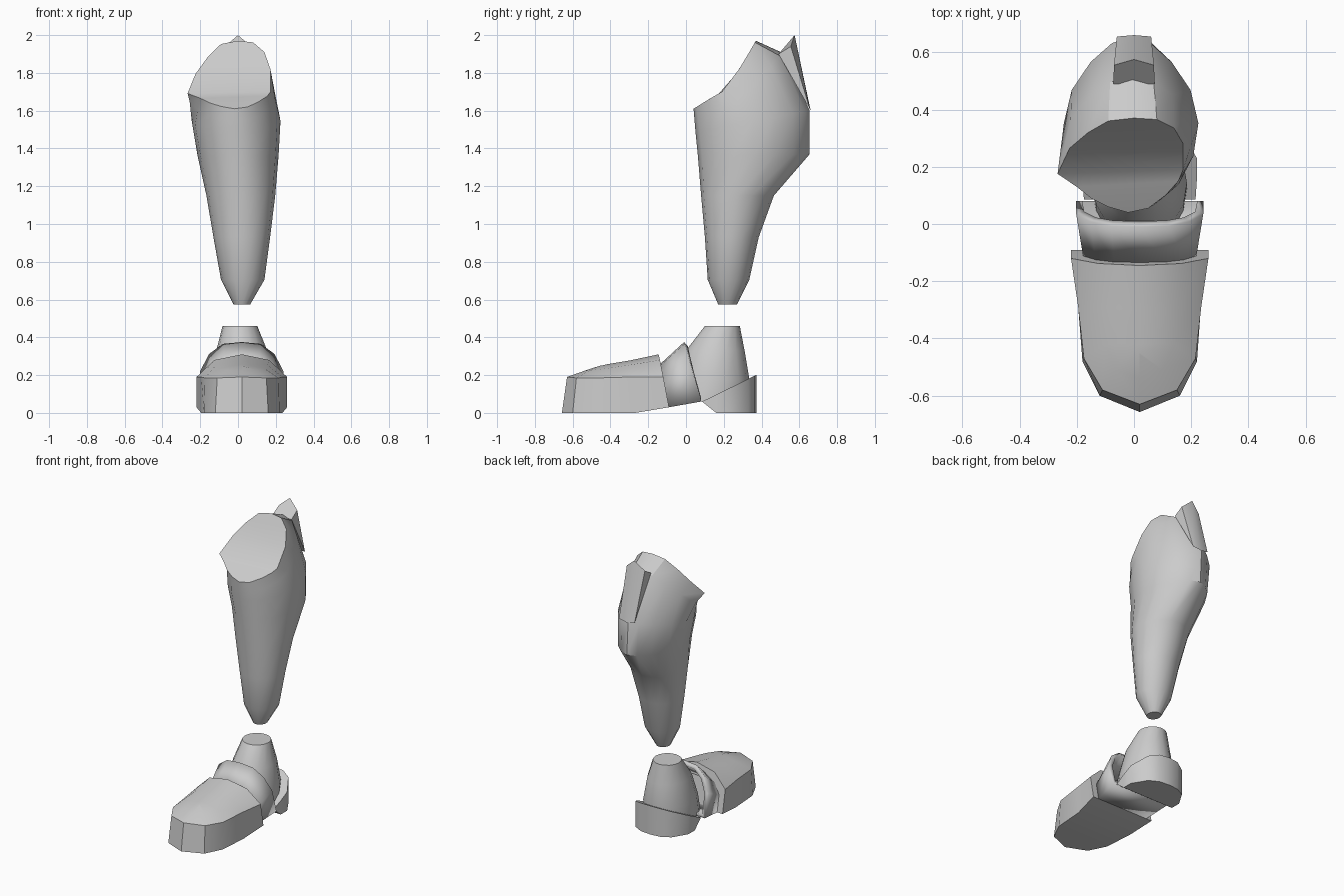
import bpy, bmesh, math
from mathutils import Vector

if "Cube" in bpy.data.objects:
    bpy.data.objects.remove(bpy.data.objects["Cube"])


def finish(name, verts, faces):
    bm = bmesh.new()
    vs = [bm.verts.new(v) for v in verts]
    for f in faces:
        f = list(dict.fromkeys(f))
        if len(f) > 2:
            bm.faces.new([vs[i] for i in f])
    bmesh.ops.remove_doubles(bm, verts=bm.verts, dist=1e-4)
    bmesh.ops.recalc_face_normals(bm, faces=bm.faces)
    me = bpy.data.meshes.new(name)
    bm.to_mesh(me)
    bm.free()
    ob = bpy.data.objects.new(name, me)
    bpy.context.collection.objects.link(ob)
    bpy.ops.object.select_all(action='DESELECT')
    ob.select_set(True)
    bpy.context.view_layer.objects.active = ob
    bpy.ops.object.shade_smooth_by_angle(angle=math.radians(32))
    return ob


def loft(name, rings, caps=(0, -1), pair=0):
    """Skin closed rings; each cap joins point i to its mirror point pair-i."""
    n = len(rings[0])
    verts = [p for r in rings for p in r]
    faces = [[k * n + i, k * n + (i + 1) % n, (k + 1) * n + (i + 1) % n, (k + 1) * n + i]
             for k in range(len(rings) - 1) for i in range(n)]
    for c in caps:
        base = (c % len(rings)) * n
        for i in range(n // 2):
            faces.append([base + j % n for j in (i, i + 1, pair - i - 1, pair - i)])
    return finish(name, verts, faces)


def oval(cx, hw, yf, yb, zf, zb=None, pinch=0.0, n=16):
    zb = zf if zb is None else zb
    out = []
    for i in range(n):
        a = 2 * math.pi * i / n
        s, c = math.sin(a), -math.cos(a)
        t = (c + 1) / 2
        out.append((cx + hw * s * (1 - pinch * max(0, c) ** 2),
                    yf + (yb - yf) * t, zf + (zb - zf) * t))
    return out


def mirrored(half, cx=0.02):
    """Half outline, side to centre, completed on the other side."""
    return ([(cx + x, y, z) for x, y, z in half]
            + [(cx - x, y, z) for x, y, z in half[-2::-1]])


def lerp_table(y, table):
    for (y0, z0), (y1, z1) in zip(table, table[1:]):
        if y <= y1:
            return z0 + (z1 - z0) * (y - y0) / (y1 - y0)
    return table[-1][1]


# Shin: oval sections up to a slanted, saddle-shaped knee cut
knee_curve = [(.04, 1.61), (.12, 1.66), (.19, 1.70), (.24, 1.755), (.30, 1.85), (.37, 1.97)]
rim_xy = [(-.02, .04), (.05, .055), (.11, .10), (.155, .15), (.172, .19), (.172, .28),
          (.14, .335), (.08, .365), (0, .37), (-.09, .36), (-.16, .32), (-.225, .265),
          (-.267, .175), (-.20, .13), (-.15, .09), (-.09, .06)]
rim = [(x, y, lerp_table(y, knee_curve)) for x, y in rim_xy]
rings = [oval(.02, .045, .17, .27, .575),
         oval(.025, .115, .115, .335, .705),
         oval(.02, .15, .10, .385, .93),
         oval(.015, .182, .08, .465, 1.15),
         oval(0, .215, .063, .655, 1.36, 1.37, .3),
         oval(-.01, .235, .05, .655, 1.49, 1.60, .3)]
shoulder = []
for i, (p, q) in enumerate(zip(rings[-1], rim)):
    m = (Vector(p) + Vector(q)) / 2
    m.z += .12 * ((1 - math.cos(2 * math.pi * i / 16)) / 2) ** 2
    shoulder.append(tuple(m))
loft("shin", rings + [shoulder, rim])

# Pointed wedge fin on the back of the calf
finish("calf_fin",
       [(-.072, .49, 1.90), (.072, .49, 1.90), (.07, .555, 1.94), (0, .575, 2.0),
        (-.07, .555, 1.94), (.06, .655, 1.61), (-.06, .655, 1.61), (0, .66, 1.60)],
       [(0, 1, 2, 3, 4), (4, 3, 7, 6), (3, 2, 5, 7), (1, 5, 2), (0, 4, 6), (0, 6, 7, 5, 1)])

# Ankle
loft("ankle", [oval(.02, .165, -.08, .325, .06),
               oval(.02, .165, -.05, .335, .18),
               oval(.02, .135, .0, .31, .33),
               oval(.01, .092, .10, .285, .46)])

# Toe cap: sole edge, side edge, upper and ridge outlines
toe = [
    [(.24, -.09, .03), (.215, -.27, 0), (.2, -.48, 0), (.14, -.6, 0), (0, -.657, 0)],
    [(.24, -.12, .19), (.215, -.29, .19), (.195, -.47, .185), (.13, -.58, .185), (0, -.63, .19)],
    [(.145, -.138, .28), (.135, -.29, .255), (.12, -.42, .235), (.08, -.51, .225), (0, -.54, .222)],
    [(0, -.145, .31), (0, -.30, .277), (0, -.42, .257), (0, -.45, .25), (0, -.455, .25)],
]
loft("toe_cap", [mirrored(r) for r in toe], caps=(0,), pair=8)

# Instep strap: flared arch-shaped sleeve
arch = [(1, 0), (1, .5), (.78, .8), (.45, .97), (0, 1)]


def strap_ring(hw, low, high):
    half = [(hw * x, low[0] + (high[0] - low[0]) * t, low[1] + (high[1] - low[1]) * t)
            for x, t in arch]
    return mirrored(half)


strap = loft("instep_strap", [strap_ring(.198, (-.09, .03), (-.135, .26)),
                              strap_ring(.222, (.08, .06), (-.01, .375))], caps=())
bm = bmesh.new()
bm.from_mesh(strap.data)
centre = Vector((.02, -.03, .17))
if sum((f.calc_center_median() - centre).dot(f.normal) for f in bm.faces) < 0:
    bmesh.ops.reverse_faces(bm, faces=bm.faces)
bm.to_mesh(strap.data)
bm.free()
mod = strap.modifiers.new("thickness", 'SOLIDIFY')
mod.thickness, mod.offset = .03, -1

# Heel cup with slanted top edge
heel_plan = [(.195, .085), (.2, .16), (.2, .23), (.14, .33), (.075, .365), (0, .372)]
heel = [[(x, y, max(0, .06 - .8 * (y - .085))) for x, y in heel_plan],
        [(x, y, .06 + .49 * (y - .085)) for x, y in heel_plan]]
loft("heel_cup", [mirrored(r) for r in heel], pair=10)
